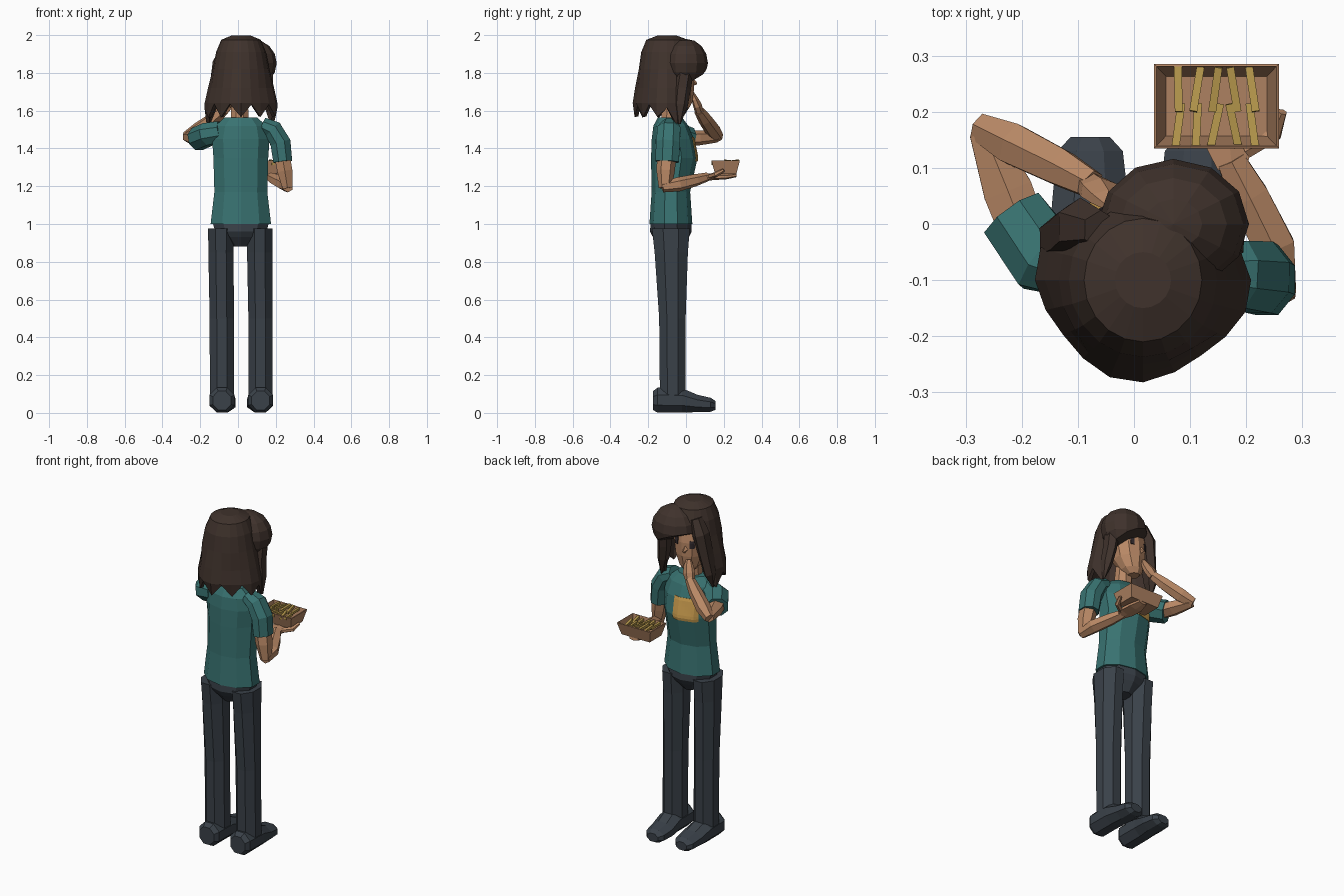
import bpy, bmesh, math, random
from mathutils import Vector as V, Matrix
from mathutils.bvhtree import BVHTree

if "Cube" in bpy.data.objects:
    bpy.data.objects.remove(bpy.data.objects["Cube"])

random.seed(4)


def mat(name, r, g, b):
    m = bpy.data.materials.new(name)
    m.diffuse_color = (r, g, b, 1)
    m.use_nodes = True
    m.node_tree.nodes["Principled BSDF"].inputs["Base Color"].default_value = m.diffuse_color
    return m


HAIR = mat("dark brown hair", .05, .032, .025)
SKIN = mat("warm skin", .48, .245, .13)
TEAL = mat("teal cloth", .04, .17, .165)
DARK = mat("charcoal cloth", .042, .053, .066)
CARD = mat("brown card", .42, .22, .12)
FRY = mat("fried yellow", .48, .32, .075)
GOLD = mat("gold print", .62, .35, .08)
EYE = mat("dark eye", .03, .022, .025)


def finish(name, bm, material, thick=0):
    bmesh.ops.recalc_face_normals(bm, faces=bm.faces[:])
    me = bpy.data.meshes.new(name)
    bm.to_mesh(me)
    bm.free()
    me.materials.append(material)
    ob = bpy.data.objects.new(name, me)
    bpy.context.collection.objects.link(ob)
    if thick:
        s = ob.modifiers.new("thickness", "SOLIDIFY")
        s.thickness, s.offset = thick, -1
    return ob


def loft(name, stations, material, sides=8, axis=None, turn=.5, top=True, thick=0):
    """Skin rings (x, y, z, radius_a, radius_b) placed along a path."""
    bm = bmesh.new()
    pts = [V(s[:3]) for s in stations]
    whole = V(axis) if axis else (pts[-1] - pts[0]).normalized()
    ref = V((0, 0, 1)) if abs(whole.z) < .75 else V((0, 1, 0))
    rings = []
    for i, s in enumerate(stations):
        a, b = pts[max(i - 1, 0)], pts[min(i + 1, len(pts) - 1)]
        t = whole if axis else (b - a).normalized()
        u = t.cross(ref).normalized()
        v = u.cross(t)
        k = 1 / math.cos(math.pi / sides) if turn else 1
        ring = []
        for j in range(sides):
            w = 2 * math.pi * (j + turn) / sides
            ring.append(bm.verts.new(pts[i] + u * s[3] * k * math.cos(w) + v * s[4] * k * math.sin(w)))
        rings.append(ring)
    for r0, r1 in zip(rings, rings[1:]):
        for j in range(sides):
            n = (j + 1) % sides
            bm.faces.new((r0[j], r0[n], r1[n], r1[j]))
    bm.faces.new(rings[0])
    if top:
        bm.faces.new(rings[-1])
    return finish(name, bm, material, thick)


def patch(name, target, x0, x1, z0, z1, material, n=8):
    """Thin plate laid over the +y side of a target."""
    tm = bmesh.new()
    tm.from_mesh(target.data)
    tree = BVHTree.FromBMesh(tm)
    tm.free()
    bm = bmesh.new()
    g = []
    for i in range(n + 1):
        for j in range(n + 1):
            x, z = x0 + (x1 - x0) * i / n, z0 + (z1 - z0) * j / n
            hit = tree.ray_cast(V((x, 1, z)), V((0, -1, 0)))[0]
            g.append(bm.verts.new((x, hit.y + .005, z)))
    for i in range(n):
        for j in range(n):
            a = i * (n + 1) + j
            bm.faces.new((g[a], g[a + 1], g[a + n + 2], g[a + n + 1]))
    return finish(name, bm, material, .004)


UP = (0, 0, 1)

# Trousers and shoes
for side, x in (("left", -.09), ("right", .115)):
    loft(side + "_leg", [(x + .005, -.07, .07, .064, .068), (x + .004, -.072, .5, .064, .07),
                         (x, -.078, .85, .067, .088), (x, -.08, .975, .068, .1)], DARK, 8, UP)
    toe = x + (.012 if side == "left" else -.002)
    loft(side + "_shoe", [(x + .005, -.175, .065, .048, .05), (x + .005, -.15, .068, .066, .066),
                          (x + .005, -.02, .066, .066, .064), (toe, .06, .05, .066, .046),
                          (toe, .13, .043, .058, .037), (toe, .155, .04, .035, .024)], DARK, 8, (0, 1, 0))
loft("pelvis", [(.015, -.08, .88, .04, .05), (.015, -.08, .93, .09, .09),
                (.015, -.08, .96, .135, .105), (.015, -.08, 1.01, .15, .102)], DARK, 10, UP)

# Shirt
shirt = loft("shirt", [(.015, -.08, 1.0, .16, .108), (.015, -.08, 1.17, .14, .097),
                       (.015, -.062, 1.35, .145, .117), (.015, -.07, 1.45, .152, .106),
                       (.015, -.08, 1.52, .135, .088), (.015, -.085, 1.565, .085, .06)],
             TEAL, 10, UP)
patch("shirt_print", shirt, -.095, .05, 1.33, 1.46, GOLD)

# Arms: one hand raised to the mouth, the other under the tray
loft("left_sleeve", [(-.09, -.085, 1.49, .05, .055), (-.16, -.06, 1.475, .066, .06),
                     (-.215, .015, 1.45, .06, .06)], TEAL, 8)
loft("left_upper_arm", [(-.19, -.03, 1.455, .042, .036), (-.225, .06, 1.455, .044, .035),
                        (-.268, .165, 1.462, .026, .026)], SKIN, 6)
loft("left_forearm", [(-.275, .172, 1.46, .024, .026), (-.215, .142, 1.495, .036, .035),
                      (-.13, .1, 1.555, .032, .032), (-.075, .07, 1.6, .024, .024)], SKIN, 6)
loft("left_hand", [(-.078, .07, 1.595, .024, .02), (-.062, .06, 1.63, .034, .02),
                   (-.048, .045, 1.665, .028, .015), (-.04, .032, 1.695, .014, .009)], SKIN, 6)
loft("right_sleeve", [(.13, -.085, 1.525, .04, .045), (.185, -.09, 1.5, .05, .06),
                      (.225, -.095, 1.43, .054, .064), (.237, -.1, 1.33, .05, .062)], TEAL, 8)
loft("right_upper_arm", [(.23, -.1, 1.38, .042, .045), (.248, -.108, 1.28, .04, .042),
                         (.262, -.11, 1.19, .026, .03)], SKIN, 6)
loft("right_forearm", [(.265, -.125, 1.195, .024, .024), (.25, -.04, 1.21, .036, .033),
                       (.205, .05, 1.232, .034, .028), (.172, .115, 1.25, .025, .02)], SKIN, 6)
loft("right_hand", [(.175, .1, 1.247, .026, .018), (.17, .145, 1.25, .044, .015),
                    (.165, .21, 1.25, .044, .012), (.16, .265, 1.258, .026, .009)], SKIN, 6)
loft("right_thumb", [(.2, .13, 1.252, .013, .013), (.25, .16, 1.262, .013, .013),
                     (.264, .2, 1.285, .008, .008)], SKIN, 6)

# Tray of fries
tray = V((.147, .21, 0))
loft("tray", [(tray.x, tray.y, 1.268, .09, .053), (tray.x, tray.y, 1.337, .107, .071)],
     CARD, 4, UP, .5, False, .006)
for row, y in enumerate((.175, .24)):
    for k in range(5):
        bm = bmesh.new()
        bmesh.ops.create_cube(bm, size=1, matrix=Matrix.Translation((.079 + k * .033, y, 1.322 + .008 * row))
                              @ Matrix.Rotation(random.uniform(-.25, .25), 4, 'Z')
                              @ Matrix.Rotation(random.uniform(-.15, .15), 4, 'X')
                              @ Matrix.Diagonal((.014, .08, .014, 1)))
        finish("fry", bm, FRY)

# Head
loft("neck", [(.01, -.085, 1.54, .048, .048), (.008, -.075, 1.68, .042, .045)], SKIN, 8, UP)
head = loft("head", [(-.012, -.02, 1.615, .03, .035), (-.008, -.03, 1.645, .058, .06),
                     (-.003, -.045, 1.71, .085, .083), (0, -.05, 1.79, .098, .088),
                     (.005, -.06, 1.87, .095, .085), (.01, -.08, 1.93, .06, .055)], SKIN, 10, UP)
patch("left_eye", head, -.07, -.046, 1.762, 1.805, EYE, 3)
patch("right_eye", head, .028, .05, 1.772, 1.812, EYE, 3)
loft("nose", [(-.02, .03, 1.755, .016, .026), (-.022, .058, 1.744, .004, .005)], SKIN, 4, (0, 1, 0), 0)

# Hair shell: full rings over the crown, open at the face, ragged hem
bm = bmesh.new()
N = 20
levels = [(1.998, .05, .05), (1.975, .105, .11), (1.91, .132, .137), (1.82, .15, .15),
          (1.72, .168, .163), (1.64, .185, .175), (1.56, .185, .165)]
rings = []
for li, (z, rx, ry) in enumerate(levels):
    ring = []
    for j in range(N):
        w = 2 * math.pi * j / N
        hem = (li == 6) * ((.055, -.035)[j % 2] + .018 * math.sin(3.1 * j))
        if li == 6 and math.sin(w) < -.3:
            hem += .03
        flare = 1 + (.05 * math.cos(4 * w + .6) if li > 3 else 0)
        ring.append(bm.verts.new((.016 + rx * flare * math.cos(w), -.1 + ry * flare * math.sin(w), z + hem)))
    rings.append(ring)
bm.faces.new(rings[0])
for li in range(6):
    for j in range(N):
        n = (j + 1) % N
        mid = math.sin(2 * math.pi * (j + .5) / N)
        if li < 2 or mid < .6:
            bm.faces.new((rings[li][j], rings[li][n], rings[li + 1][n], rings[li + 1][j]))
bmesh.ops.delete(bm, geom=[v for v in bm.verts if not v.link_faces], context='VERTS')
finish("hair_shell", bm, HAIR, .02)

# Swept fringe: rounded lump trimmed by a slanted plane
bm = bmesh.new()
bmesh.ops.create_uvsphere(bm, u_segments=12, v_segments=8, radius=1, matrix=Matrix.Translation((.07, 0, 1.852))
                          @ Matrix.Diagonal((.135, .116, .128, 1)))
bmesh.ops.bisect_plane(bm, geom=bm.verts[:] + bm.edges[:] + bm.faces[:], plane_co=(.07, 0, 1.785),
                       plane_no=(.45, -.35, 1), clear_inner=True)
bmesh.ops.holes_fill(bm, edges=[e for e in bm.edges if e.is_boundary], sides=0)
finish("fringe", bm, HAIR)

# Side locks framing the face
loft("left_lock", [(-.06, -.01, 1.93, .03, .03), (-.095, -.005, 1.85, .04, .045),
                   (-.118, -.02, 1.73, .032, .045), (-.14, -.03, 1.62, .028, .04),
                   (-.15, -.045, 1.53, .004, .006)], HAIR, 6)
loft("right_lock", [(.15, 0, 1.84, .035, .04), (.155, -.02, 1.72, .03, .04),
                    (.17, -.03, 1.63, .026, .035), (.185, -.035, 1.53, .004, .006)], HAIR, 6)
